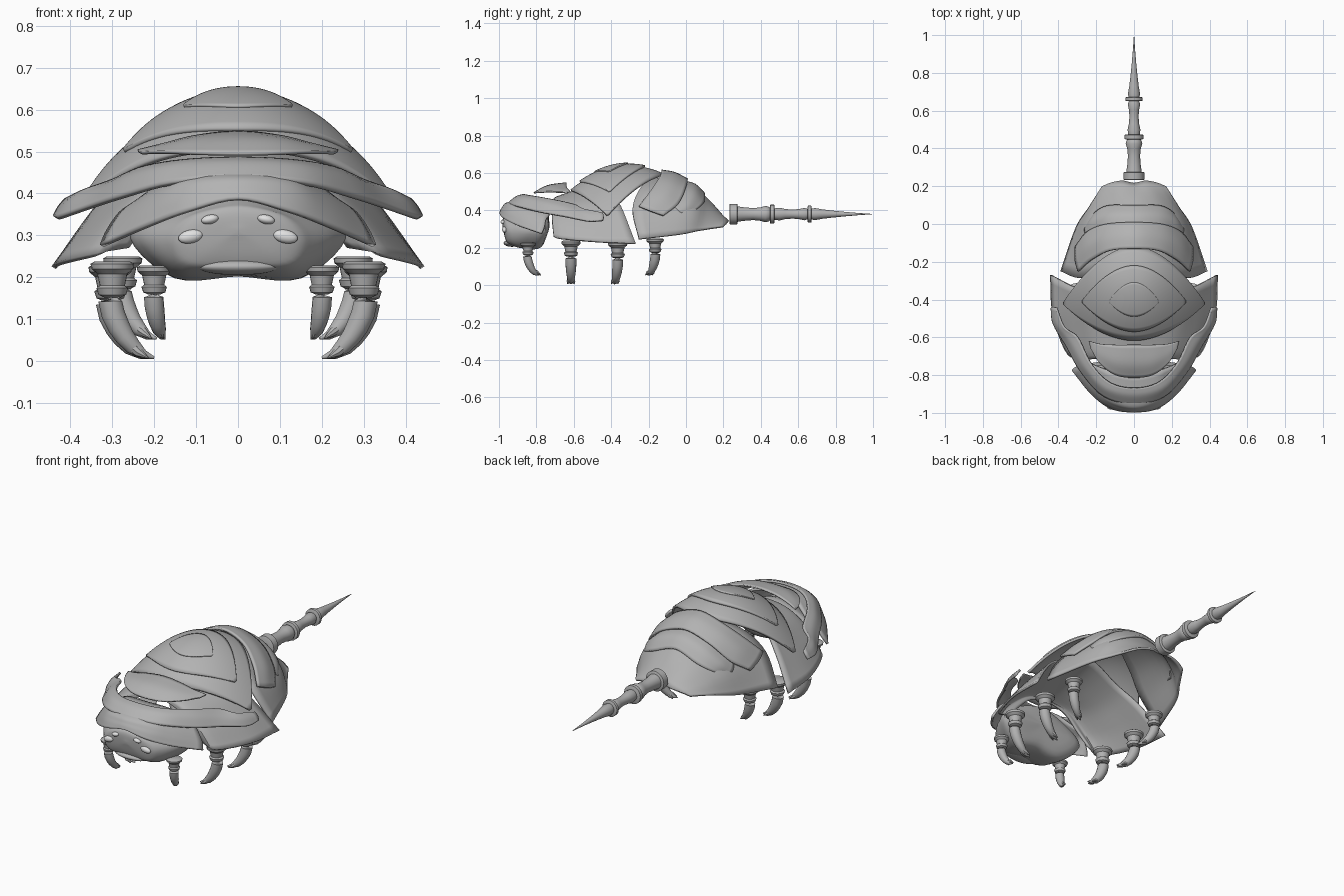
import bpy, bmesh, math
from mathutils import Vector

if "Cube" in bpy.data.objects:
    bpy.data.objects.remove(bpy.data.objects["Cube"])


def material(name, v):
    m = bpy.data.materials.new(name)
    m.diffuse_color = (v, v, v, 1)
    m.use_nodes = True
    m.node_tree.nodes["Principled BSDF"].inputs["Base Color"].default_value = m.diffuse_color
    return m


SHELL = material("shell grey", 0.45)
EYE = material("eye pale grey", 0.75)


def finish(name, bm, mat=SHELL, angle=35):
    me = bpy.data.meshes.new(name)
    bm.to_mesh(me)
    bm.free()
    ob = bpy.data.objects.new(name, me)
    bpy.context.collection.objects.link(ob)
    me.materials.append(mat)
    bpy.ops.object.select_all(action='DESELECT')
    ob.select_set(True)
    bpy.context.view_layer.objects.active = ob
    bpy.ops.object.shade_smooth_by_angle(angle=math.radians(angle))
    return ob


def spline(pts, n):
    """Catmull-Rom through points."""
    p = [2 * pts[0] - pts[1]] + pts + [2 * pts[-1] - pts[-2]]
    out = []
    for i in range(1, len(p) - 2):
        a, b, c, d = p[i - 1:i + 3]
        for k in range(n):
            t = k / n
            out.append(0.5 * (2 * b + (c - a) * t + (2 * a - 5 * b + 4 * c - d) * t * t
                              + (3 * b - a - 3 * c + d) * t ** 3))
    return out + [pts[-1]]


def sheet(name, rows, thick=0.014):
    """Grid surface from rows of points; thick=0 makes a closed solid."""
    bm = bmesh.new()
    g = [[bm.verts.new(p) for p in r] for r in rows]
    for a, b in zip(g, g[1:]):
        for i in range(len(a) - 1):
            bm.faces.new((a[i], a[i + 1], b[i + 1], b[i]))
    bmesh.ops.remove_doubles(bm, verts=bm.verts, dist=1e-5)
    bm.normal_update()
    if thick == 0:
        bmesh.ops.recalc_face_normals(bm, faces=bm.faces)
    elif sum(f.normal.z * f.calc_area() for f in bm.faces) < 0:
        bmesh.ops.reverse_faces(bm, faces=bm.faces)
    ob = finish(name, bm)
    if thick:
        mod = ob.modifiers.new("thickness", 'SOLIDIFY')
        mod.thickness = thick
        mod.offset = -1
    return ob


def plate(name, half_rows, thick=0.012, n=5):
    """Smooth symmetric plate; each row runs from the centre line to the edge."""
    rows = []
    for h in half_rows:
        h = [Vector(p) for p in h]
        m = [Vector((-p.x, p.y, p.z)) for p in reversed(h[1:])]
        rows.append(spline(m + h, n))
    cols = [spline(list(c), n) for c in zip(*rows)]
    return sheet(name, list(zip(*cols)), thick)


def lens(name, half_w, y_mid, y_front, y_rear, lift, thick):
    """Eye-shaped plate lying on the domed back."""
    rows = []
    for j in range(17):
        row = []
        for i in range(41):
            u = i / 20 - 1
            k = 1 - abs(u) ** 1.9
            f, r = y_mid + (y_front - y_mid) * k - 0.006, y_mid + (y_rear - y_mid) * k + 0.006
            x, y = half_w * u, f + (r - f) * j / 16
            row.append((x, y, 0.65 - 1.26 * (y + 0.3) ** 2 - 1.7 * x * x + lift))
        rows.append(row)
    return sheet(name, rows, thick)


def tube(name, path, sides=20):
    """Round sweep; path entries are (x, y, z, radius)."""
    bm = bmesh.new()
    rings = []
    P = [Vector(p[:3]) for p in path]
    for i, p in enumerate(path):
        d = P[min(i + 1, len(P) - 1)] - P[max(i - 1, 0)]
        q = d.to_track_quat('Z', 'Y')
        rings.append([bm.verts.new(P[i] + q @ Vector((p[3] * math.cos(a), p[3] * math.sin(a), 0)))
                      for a in (2 * math.pi * k / sides for k in range(sides))])
    for a, b in zip(rings, rings[1:]):
        for k in range(sides):
            bm.faces.new((a[k], a[(k + 1) % sides], b[(k + 1) % sides], b[k]))
    bm.faces.new(rings[0])
    bm.faces.new(rings[-1])
    bmesh.ops.recalc_face_normals(bm, faces=bm.faces)
    return finish(name, bm)


# head: rings running from top centre round to the chin
head = plate("head", [
    [(0, -.982, .31)] * 5,
    [(0, -.978, .36), (.09, -.972, .345), (.13, -.965, .29), (.09, -.965, .25), (0, -.965, .245)],
    [(0, -.955, .378), (.13, -.93, .345), (.18, -.92, .29), (.13, -.94, .225), (0, -.945, .222)],
    [(0, -.87, .41), (.17, -.84, .355), (.235, -.83, .29), (.14, -.87, .202), (0, -.87, .205)],
    [(0, -.75, .44), (.18, -.75, .38), (.24, -.74, .3), (.14, -.77, .21), (0, -.77, .215)],
    [(0, -.73, .33)] * 5], thick=0)


def blob(name, loc, size, mat, tilt=0):
    bm = bmesh.new()
    bmesh.ops.create_uvsphere(bm, u_segments=20, v_segments=12, radius=1)
    ob = finish(name, bm, mat, 60)
    ob.location, ob.scale, ob.rotation_euler = loc, size, (0, tilt, 0)


# mouth and four eyes
blob("lower_lip", (0, -.93, .225), (.1, .045, .02), SHELL)
bpy.context.view_layer.update()
for s in (1, -1):
    for label, x, z, w, h in (("lower_eye", .113, .297, .03, .016), ("upper_eye", .067, .338, .021, .011)):
        hit, loc, nor, idx = head.ray_cast(Vector((s * x, -2, z)), Vector((0, 1, 0)))
        y = loc.y if hit else -.97
        blob(label, (s * x, y, z), (w, .014, h), EYE, s * 0.2)

# head shield with its overhanging visor edge
plate("head_shield", [
    [(0, -.998, .388), (.12, -.98, .36), (.225, -.905, .322), (.33, -.775, .278)],
    [(0, -.985, .415), (.13, -.955, .4), (.22, -.88, .365), (.315, -.76, .312)],
    [(0, -.95, .445), (.12, -.92, .437), (.2, -.85, .405), (.285, -.75, .355)],
    [(0, -.8, .47), (.12, -.78, .46), (.18, -.76, .43), (.25, -.73, .38)]])

# long collar sweeping back along both sides
plate("collar", [
    [(0, -.955, .44), (.16, -.915, .428), (.28, -.79, .395), (.36, -.65, .37), (.43, -.53, .345), (.442, -.445, .348)],
    [(0, -.91, .475), (.15, -.875, .467), (.26, -.765, .44), (.335, -.63, .41), (.405, -.54, .382), (.43, -.44, .37)],
    [(0, -.87, .488), (.13, -.84, .482), (.23, -.74, .465), (.3, -.6, .435), (.37, -.55, .41), (.415, -.445, .388)]])

# crescent neck plate
plate("neck_plate", [
    [(0, -.815, .497), (.1, -.8, .499), (.18, -.74, .502), (.23, -.66, .5)],
    [(0, -.74, .535), (.1, -.73, .53), (.18, -.69, .515), (.235, -.64, .502)],
    [(0, -.64, .55), (.1, -.64, .54), (.18, -.635, .52), (.24, -.62, .505)]], .008)

# main shell, turned inward at the front
plate("main_shell", [
    [(0, -.71, .455), (.12, -.71, .425), (.2, -.71, .35), (.26, -.69, .27)],
    [(0, -.69, .475), (.15, -.69, .45), (.27, -.7, .36), (.35, -.695, .255)],
    [(0, -.55, .52), (.2, -.54, .46), (.325, -.51, .36), (.43, -.49, .237)],
    [(0, -.36, .565), (.2, -.38, .495), (.32, -.335, .395), (.445, -.27, .226)]])

# layered dome plates on the back
lens("back_plate", .375, -.42, -.612, -.125, -.012, .014)
lens("upper_back_plate", .275, -.41, -.565, -.225, 0, .014)
lens("crown_plate", .13, -.41, -.485, -.315, .006, .008)

# rear shell and its two overlapping bands
plate("rear_shell", [
    [(0, -.17, .58), (.17, -.24, .525), (.29, -.285, .41), (.39, -.25, .25)],
    [(0, .02, .535), (.15, .02, .49), (.25, 0, .4), (.31, -.02, .275)],
    [(0, .12, .46), (.11, .12, .425), (.19, .11, .36), (.24, .09, .297)],
    [(0, .218, .35), (.06, .23, .345), (.12, .22, .335), (.17, .2, .32)]])
plate("rear_band_front", [
    [(0, -.13, .618), (.13, -.14, .58), (.23, -.19, .505), (.3, -.25, .425)],
    [(0, -.06, .605), (.14, -.07, .562), (.245, -.11, .485), (.315, -.19, .4)],
    [(0, .01, .57), (.15, 0, .522), (.25, -.04, .437), (.315, -.12, .375)]])
plate("rear_band_back", [
    [(0, -.01, .56), (.12, -.01, .53), (.2, -.03, .475), (.25, -.07, .43)],
    [(0, .05, .542), (.13, .05, .505), (.22, .02, .445), (.265, -.03, .39)],
    [(0, .1, .495), (.13, .1, .45), (.2, .07, .415), (.25, .01, .375)]])


# tail: rings, waisted segments and a spike
def tail(name, prof):
    tube(name, [(0, y, .38, r) for y, r in prof], 24)


for y0, y1, r in ((.232, .276, .055), (.448, .474, .05), (.65, .672, .045)):
    tail("tail_ring", [(y0, r - .005), (y0 + .003, r), (y1 - .003, r), (y1, r - .005)])
tail("tail_segment_front", [(.27, .042), (.31, .036), (.36, .032), (.4, .036), (.425, .044), (.44, .04), (.455, .03)])
tail("tail_segment_back", [(.47, .03), (.5, .034), (.53, .027), (.57, .024), (.605, .027), (.635, .033), (.655, .025)])
tail("tail_spike", [(.665, .028), (.69, .032), (.73, .025), (.78, .019), (.85, .012), (.92, .006), (.995, .001)])


# legs: flared socket, cuff, curved shin and toes
def leg(name, s, x, y, top, foot, k, inward, sweep):
    prof = ((0, .042), (.006, .052), (.018, .05), (.03, .036), (.058, .03), (.064, .038), (.08, .033), (.086, .02))
    tube(name + "_socket", [(s * x, y, top - d * k, r * k) for d, r in prof])
    h = top - .08 * k - foot

    def at(t, f):
        return (s * (x - inward * t), y + sweep * t, foot + h * f)
    shin = ((0, 1, .024), (-.05, .9, .029), (.02, .7, .029), (.16, .5, .027), (.3, .35, .024),
            (.5, .2, .02), (.75, .08, .011), (1, .03, .003))
    tube(name + "_shin", [at(t, f) + (r * k,) for t, f, r in shin], 14)
    for side in (-1, 1):
        px, py, pz = at(.4, .25)
        ex, ey, ez = at(.85, .015)
        my = (py + ey) / 2 + side * .012
        tube(name + "_toe", [(px, py, pz, .014 * k), ((px + ex) / 2, my, foot + .018, .012 * k),
                             (ex, ey + side * .018, ez + .002, .002)], 8)


for s in (1, -1):
    leg("front_leg", s, .2, -.845, .228, .05, .8, .025, .06)
    leg("second_leg", s, .3, -.615, .238, .003, 1, .1, 0)
    leg("third_leg", s, .305, -.365, .23, .003, 1, .1, -.02)
    leg("rear_leg", s, .275, -.165, .25, .05, .9, .08, -.04)
